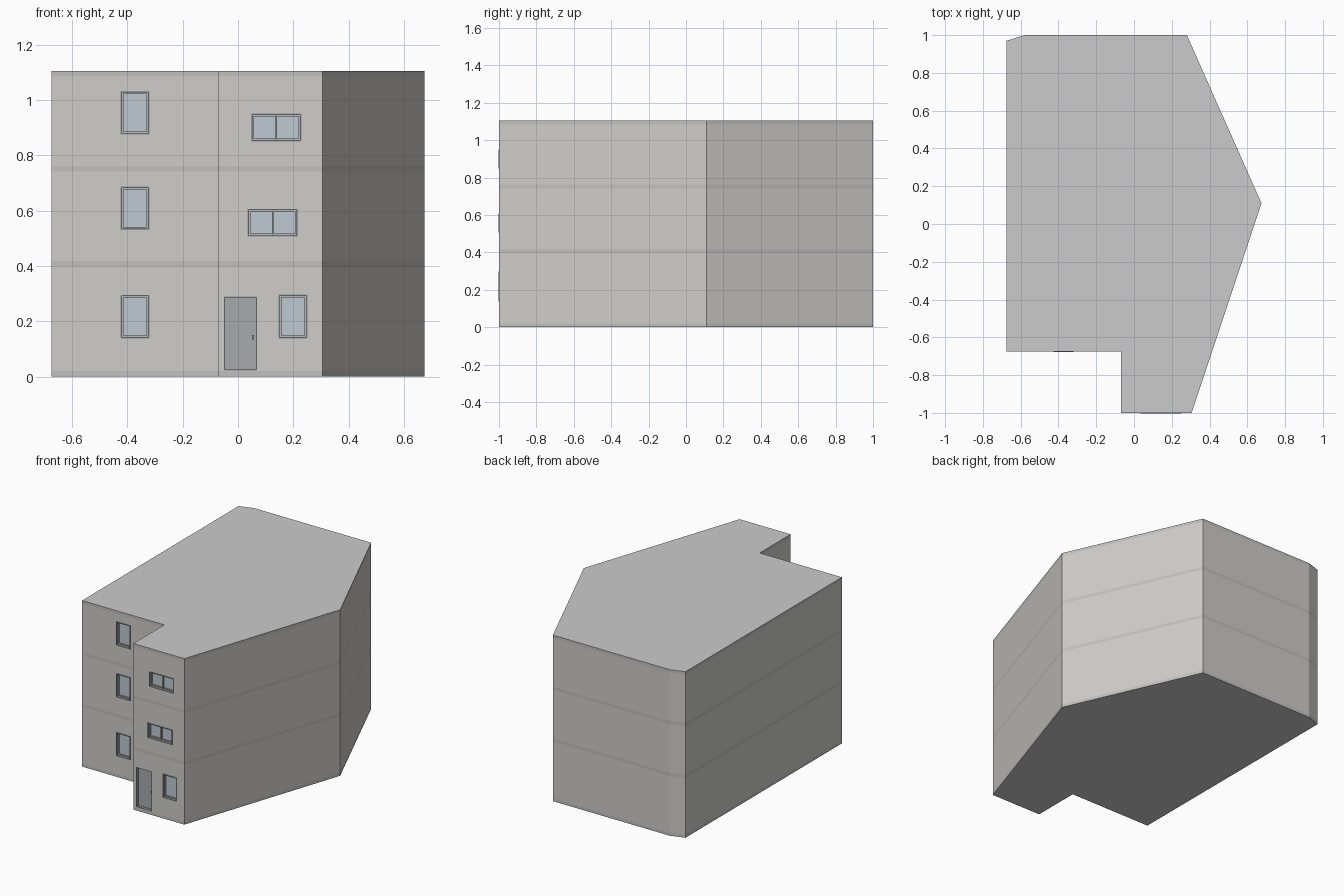
import bpy, bmesh

if "Cube" in bpy.data.objects:
    bpy.data.objects.remove(bpy.data.objects["Cube"])

H = 1.105
DEPTH = 0.025


def material(name, col):
    m = bpy.data.materials.new(name)
    m.diffuse_color = (*col, 1)
    m.use_nodes = True
    m.node_tree.nodes["Principled BSDF"].inputs["Base Color"].default_value = m.diffuse_color
    return m


WALL = material("wall_grey", (0.62, 0.61, 0.58))
BAND = material("band_grey", (0.54, 0.53, 0.51))
ROOF = material("roof_grey", (0.56, 0.56, 0.55))
FRAME = material("frame_grey", (0.30, 0.31, 0.31))
SASH = material("sash_grey", (0.48, 0.49, 0.49))
GLASS = material("glass_blue", (0.52, 0.59, 0.64))
DOOR = material("door_grey", (0.39, 0.41, 0.43))


def box(name, x0, x1, y0, y1, z0, z1, mat=None):
    bm = bmesh.new()
    bmesh.ops.create_cube(bm, size=1)
    for v in bm.verts:
        v.co.x = x0 if v.co.x < 0 else x1
        v.co.y = y0 if v.co.y < 0 else y1
        v.co.z = z0 if v.co.z < 0 else z1
    me = bpy.data.meshes.new(name)
    bm.to_mesh(me)
    bm.free()
    ob = bpy.data.objects.new(name, me)
    bpy.context.collection.objects.link(ob)
    if mat:
        me.materials.append(mat)
    return ob


# Building body: footprint lofted through floor levels, slab bands tinted
outline = [(-0.675, -0.675), (-0.07, -0.675), (-0.07, -1), (0.305, -1),
           (0.675, 0.11), (0.28, 1), (-0.58, 1), (-0.675, 0.97)]
levels = [0, 0.02, 0.398, 0.418, 0.742, 0.762, 1.085, H]
bm = bmesh.new()
rings = [[bm.verts.new((x, y, z)) for x, y in outline] for z in levels]
n = len(outline)
for k in range(len(levels) - 1):
    for i in range(n):
        j = (i + 1) % n
        f = bm.faces.new((rings[k][i], rings[k][j], rings[k + 1][j], rings[k + 1][i]))
        f.material_index = 1 if k % 2 == 0 else 0
bm.faces.new(rings[0][::-1]).material_index = 2
bm.faces.new(rings[-1]).material_index = 2
me = bpy.data.meshes.new("building_body")
bm.to_mesh(me)
bm.free()
for m in (WALL, BAND, ROOF):
    me.materials.append(m)
body = bpy.data.objects.new("building_body", me)
bpy.context.collection.objects.link(body)


def opening(name, x0, x1, z0, z1, y):
    # Recess cut into the facade
    cut = box(name + "_cutter", x0, x1, y - 0.05, y + DEPTH, z0, z1, WALL)
    cut.hide_render = True
    cut.hide_viewport = True
    mod = body.modifiers.new(name, 'BOOLEAN')
    mod.operation = 'DIFFERENCE'
    mod.solver = 'EXACT'
    mod.object = cut


def border(name, x0, x1, z0, z1, ya, yb, t, mat):
    box(name + "_left", x0, x0 + t, ya, yb, z0, z1, mat)
    box(name + "_right", x1 - t, x1, ya, yb, z0, z1, mat)
    box(name + "_bottom", x0 + t, x1 - t, ya, yb, z0, z0 + t, mat)
    box(name + "_top", x0 + t, x1 - t, ya, yb, z1 - t, z1, mat)


def window(name, x0, x1, z0, z1, y, double=False):
    opening(name, x0, x1, z0, z1, y)
    t, s = 0.005, 0.006
    border(name + "_frame", x0, x1, z0, z1, y - 0.003, y + DEPTH, t, FRAME)
    border(name + "_sash", x0 + t, x1 - t, z0 + t, z1 - t, y + 0.015, y + DEPTH, s, SASH)
    box(name + "_glass", x0 + t, x1 - t, y + 0.021, y + DEPTH, z0 + t, z1 - t, GLASS)
    if double:
        c = (x0 + x1) / 2
        box(name + "_mullion", c - 0.003, c + 0.003, y + 0.012, y + DEPTH,
            z0 + t, z1 - t, FRAME)


# Left column of windows on the set-back facade
for i, z in enumerate((0.138, 0.53, 0.875)):
    window(f"left_window_{i}", -0.425, -0.32, z, z + 0.158, -0.675)

# Windows on the projecting bay
window("ground_window", 0.146, 0.252, 0.138, 0.297, -1)
window("middle_window", 0.034, 0.217, 0.506, 0.607, -1, True)
window("top_window", 0.047, 0.23, 0.85, 0.951, -1, True)

# Entrance door with handle
opening("door", -0.05, 0.068, 0.023, 0.289, -1)
border("door_frame", -0.05, 0.068, 0.023, 0.289, -1, -0.98, 0.003, FRAME)
box("door_leaf", -0.047, 0.065, -0.98, -0.97, 0.026, 0.286, DOOR)
box("door_handle", 0.052, 0.058, -0.992, -0.98, 0.135, 0.15, FRAME)
